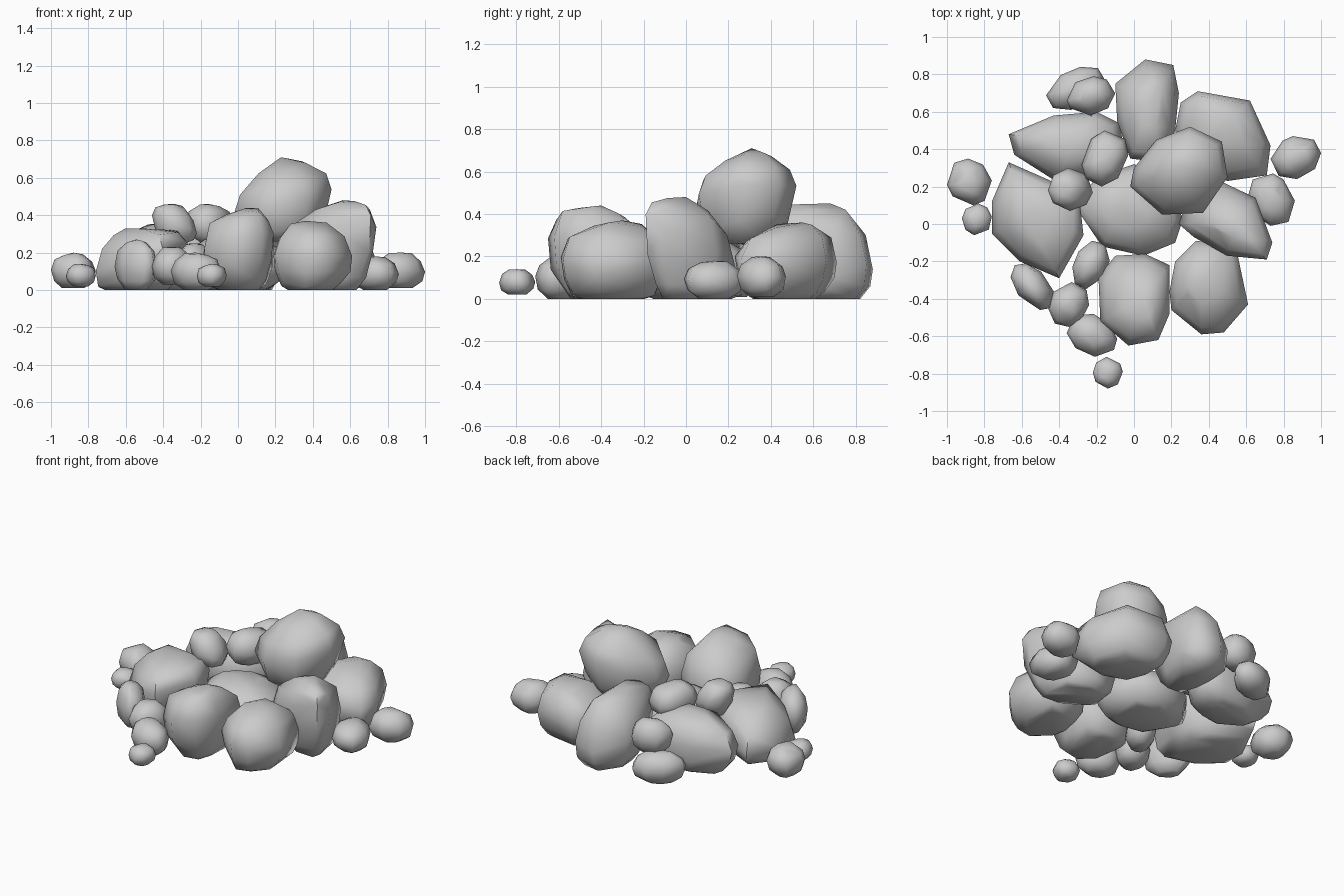
import bpy, bmesh, math, random

if "Cube" in bpy.data.objects:
    bpy.data.objects.remove(bpy.data.objects["Cube"])

random.seed(7)
# (height fraction, width fraction) rings from base to crown
RINGS = [(0, .58), (.08, .78), (.25, .94), (.52, 1), (.78, .85), (.94, .45)]


def rock(name, outline, apex, z0=0.0, rings=RINGS, tilt=(0, 0)):
    """Convex boulder: plan outline tapered to a base and an off-centre crown, girdle tilted."""
    n = len(outline)
    cx = sum(p[0] for p in outline) / n
    cy = sum(p[1] for p in outline) / n
    ax, ay, top = apex
    h = top - z0
    bm = bmesh.new()
    for t, s in rings:
        k = max(0, (t - .5) * 2)
        ox, oy = cx + (ax - cx) * k, cy + (ay - cy) * k
        for x, y in outline:
            f = min(1, s * random.uniform(.96, 1.03)) if s < 1 else 1
            dz = ((x - cx) * tilt[0] + (y - cy) * tilt[1]) * 4 * t * (1 - t)
            dz += random.uniform(-.04, .04) * h if t else 0
            z = min(max(t * h + dz, 0), h * .99)
            bm.verts.new((ox + (x - ox) * f, oy + (y - oy) * f, z0 + z))
    bm.verts.new((ax, ay, top))
    res = bmesh.ops.convex_hull(bm, input=bm.verts[:])
    junk = {g for g in res["geom_interior"] + res["geom_unused"]
            if isinstance(g, bmesh.types.BMVert)}
    bmesh.ops.delete(bm, geom=list(junk), context='VERTS')
    bmesh.ops.recalc_face_normals(bm, faces=bm.faces[:])
    me = bpy.data.meshes.new(name)
    bm.to_mesh(me)
    bm.free()
    ob = bpy.data.objects.new(name, me)
    bpy.context.collection.objects.link(ob)
    bpy.ops.object.select_all(action='DESELECT')
    ob.select_set(True)
    bpy.context.view_layer.objects.active = ob
    bpy.ops.object.shade_smooth_by_angle(angle=math.radians(70))


def pebble(name, x0, x1, y0, y1, z0, z1, skew=0.0, tilt=(0, 0)):
    """Small stone filling the given extents; skew leans the plan along a diagonal."""
    pts = []
    for i in range(8):
        a = (i + random.uniform(-.25, .25)) * math.tau / 8
        u, v = math.cos(a), math.sin(a)
        pts.append((u + skew * v, v + skew * u))
    us, vs = [p[0] for p in pts], [p[1] for p in pts]
    fit = lambda q, a, lo, hi: lo + (q - min(a)) / (max(a) - min(a)) * (hi - lo)
    pts = [(fit(u, us, x0, x1), fit(v, vs, y0, y1)) for u, v in pts]
    mx, my = (x0 + x1) / 2, (y0 + y1) / 2
    rock(name, pts, (mx, my, z1), z0,
         [(0, .5), (.2, .88), (.5, 1), (.78, .86), (.96, .45)], tilt)


# Crown boulder resting on the heap
rock("crown_boulder", [(-.02, .2), (0, .3), (.12, .45), (.3, .52), (.47, .44), (.5, .25),
                       (.37, .06), (.15, .05)], (.23, .31, .71), .26,
     [(0, .6), (.18, .85), (.5, 1), (.7, .88), (.88, .48)], (.2, .1))
# Ring of large ground boulders
rock("back_right_boulder", [(.22, .5), (.25, .65), (.34, .71), (.62, .66), (.73, .42), (.71, .26),
                            (.5, .23), (.3, .3)], (.5, .55, .36))
rock("back_boulder", [(-.1, .75), (.06, .88), (.21, .85), (.24, .7), (.22, .5), (.14, .33),
                      (-.02, .35), (-.09, .55)], (.1, .68, .45), tilt=(0, -.35))
rock("back_left_boulder", [(-.67, .48), (-.43, .58), (-.2, .6), (-.08, .54), (-.05, .4),
                           (-.2, .26), (-.42, .23), (-.64, .37)], (-.32, .42, .36))
rock("right_boulder", [(.24, 0), (.3, .18), (.46, .23), (.65, .14), (.74, -.1), (.71, -.19),
                       (.5, -.17), (.32, -.07)], (.56, .0, .48), tilt=(.25, -.4))
rock("centre_boulder", [(-.32, .1), (-.2, .25), (0, .32), (.2, .25), (.26, .02), (.22, -.1),
                        (.05, -.17), (-.17, -.12)], (-.08, .1, .28))
rock("left_boulder", [(-.67, .33), (-.42, .22), (-.29, .12), (-.27, -.06), (-.4, -.29),
                      (-.61, -.2), (-.76, -.05), (-.76, .12)], (-.6, .05, .33), tilt=(.3, 0))
rock("front_boulder", [(-.19, -.28), (-.1, -.17), (.06, -.16), (.19, -.22), (.19, -.48),
                       (.13, -.62), (-.03, -.65), (-.18, -.52)], (.05, -.4, .44),
     tilt=(.2, -.25))
rock("front_right_boulder", [(.19, -.36), (.22, -.2), (.33, -.09), (.54, -.1), (.61, -.43),
                             (.48, -.58), (.36, -.59), (.2, -.46)], (.36, -.3, .37))

# Small stones scattered around and on the heap
pebble("far_left_stone", -1, -.76, .1, .35, .01, .2, -.05)
pebble("far_left_chip", -.92, -.76, -.06, .11, .02, .14)
pebble("far_right_stone", .73, 1, .24, .47, .01, .2, .08)
pebble("right_stone", .61, .86, -.01, .27, 0, .18, -.1)
pebble("front_chip", -.22, -.06, -.88, -.71, .02, .14)
pebble("front_stone", -.36, -.09, -.71, -.48, 0, .2, -.12)
pebble("front_left_stone_a", -.46, -.24, -.55, -.31, .03, .23, .08)
pebble("front_left_stone_b", -.66, -.43, -.46, -.21, 0, .27, -.25)
pebble("front_left_stone_c", -.33, -.13, -.35, -.09, .02, .25, .15)
pebble("top_stone_left", -.46, -.22, .07, .3, .25, .46, 0, (-.4, 0))
pebble("top_stone_back", -.28, -.03, .2, .5, .25, .46, .1)
pebble("back_stone_upper", -.36, -.1, .58, .79, .16, .37, .06)
pebble("back_stone_lower", -.47, -.15, .61, .84, 0, .19, .2)
